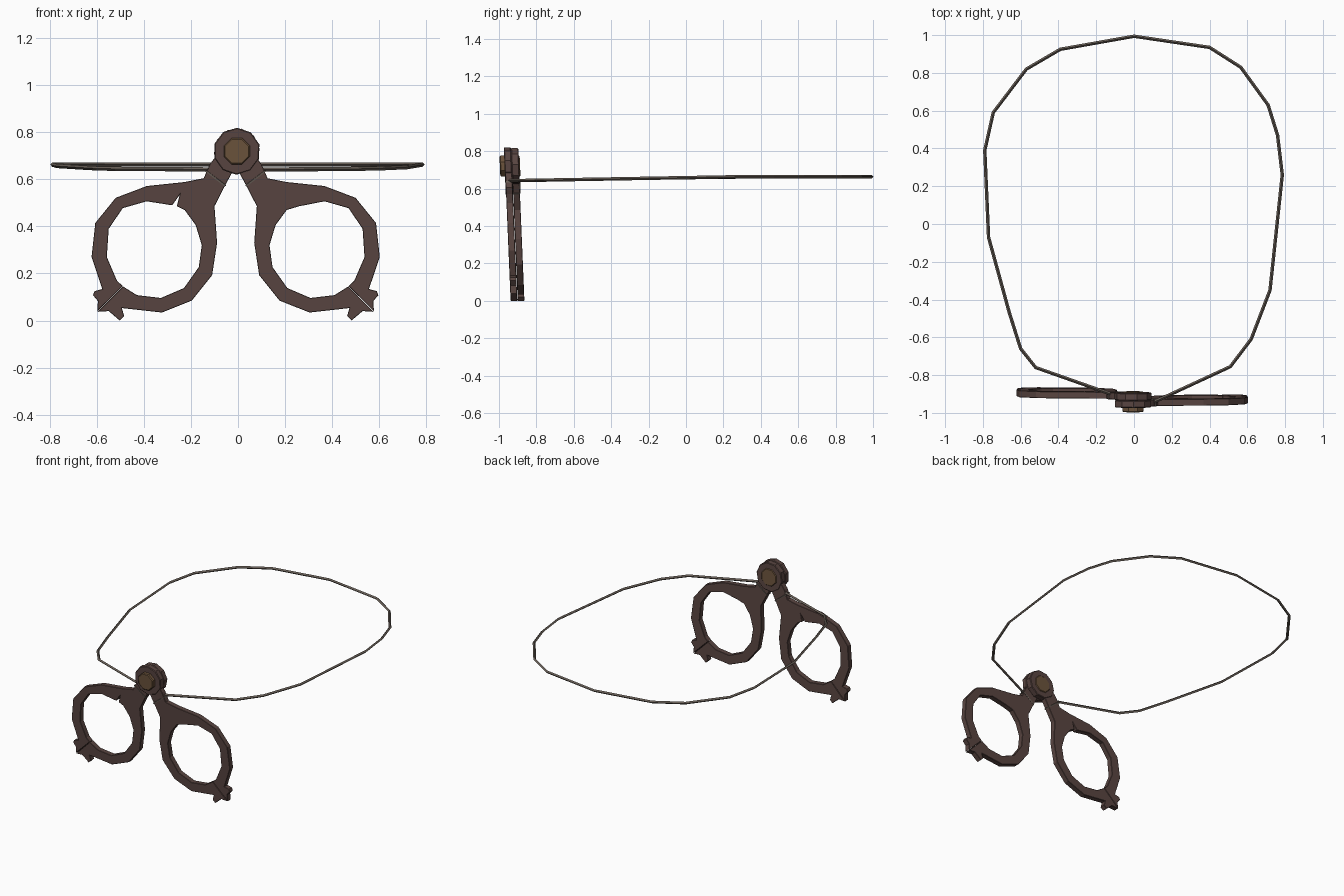
import bpy, bmesh
from math import cos, sin, pi
from mathutils import Matrix, Vector

if "Cube" in bpy.data.objects:
    bpy.data.objects.remove(bpy.data.objects["Cube"])


def material(name, rgb):
    m = bpy.data.materials.new(name)
    m.use_nodes = True
    m.diffuse_color = (*rgb, 1)
    m.node_tree.nodes["Principled BSDF"].inputs["Base Color"].default_value = (*rgb, 1)
    return m


WOOD = material("dark_brown_frame", (0.1, 0.06, 0.053))
BRASS = material("dull_brass", (0.15, 0.088, 0.045))
CORD = material("grey_brown_cord", (0.14, 0.115, 0.095))
TILT = 0.042  # how far the frame leans back per unit of height


def add_curve(name, points, mat, closed, fill=False):
    cu = bpy.data.curves.new(name, "CURVE")
    cu.dimensions = "2D" if fill else "3D"
    sp = cu.splines.new("POLY")
    sp.points.add(len(points) - 1)
    for p, co in zip(sp.points, points):
        p.co = (*co, 1)
    sp.use_cyclic_u = closed
    sp.use_smooth = False
    cu.materials.append(mat)
    ob = bpy.data.objects.new(name, cu)
    bpy.context.collection.objects.link(ob)
    return ob


def to_mesh(ob, matrix=None):
    """Replace a curve object by its mesh, optionally transformed."""
    name = ob.name
    dg = bpy.context.evaluated_depsgraph_get()
    me = bpy.data.meshes.new_from_object(ob.evaluated_get(dg))
    bpy.data.objects.remove(ob)
    if matrix:
        me.transform(matrix)
    bm = bmesh.new()
    bm.from_mesh(me)
    bmesh.ops.remove_doubles(bm, verts=bm.verts, dist=0.0001)
    bmesh.ops.recalc_face_normals(bm, faces=bm.faces)
    for f in bm.faces:
        f.smooth = False
    bm.to_mesh(me)
    bm.free()
    new = bpy.data.objects.new(name, me)
    bpy.context.collection.objects.link(new)


def plate(name, outline, y, thick, mat, chamfer):
    """Chamfered slab from an x-z outline; y is its middle at z = 0.6."""
    ob = add_curve(name, [(x, z, 0) for x, z in outline], mat, True, True)
    cu = ob.data
    cu.fill_mode = "BOTH"
    cu.bevel_depth = chamfer
    cu.bevel_resolution = 0
    cu.offset = -chamfer
    cu.extrude = thick / 2 - chamfer
    lean = Matrix(((1, 0, 0, 0), (0, -TILT, -1, y + TILT * 0.6),
                   (0, 1, 0, 0), (0, 0, 0, 1)))
    to_mesh(ob, lean)


def cord(name, points, radius, closed):
    ob = add_curve(name, points, CORD, closed)
    ob.data.bevel_depth = radius
    ob.data.bevel_resolution = 0
    ob.data.use_fill_caps = True
    to_mesh(ob)


def polygon(r, n, turn):
    return [(r * cos(2 * pi * i / n + turn) - 0.005, 0.72 + r * sin(2 * pi * i / n + turn))
            for i in range(n)]


# Split lens rim with neck and clasp flanges, in hundredths
rim_outer = [(6, 73), (11, 66.5), (13.6, 60.5), (21.7, 58.9), (37.8, 57.2), (51, 52.2),
             (59.7, 41.5), (61.3, 27), (56.7, 13.4)]
clasp_upper = [(60, 12.5), (60.7, 10.8), (58.6, 8.3), (58.8, 4)]
rim_inner = [(48, 14.6), (50.5, 17), (54.8, 27), (54, 39), (48, 47.8), (37.8, 50.7)]
plain_join = [(27, 48.6)]
chipped_join = [(27, 49), (23.8, 53.5), (25, 48.6)]
rim_return = [(21.7, 47), (17, 40.6), (14.4, 32), (15.7, 22.7), (22, 13.8),
              (31.8, 9.6), (42, 10.8), (47.9, 14.5)]
clasp_lower = [(58.7, 3.7), (54, 4), (49.3, 0), (47.4, 1.9), (48.4, 5.3)]
rim_back = [(31.4, 3.4), (18.6, 8.5), (10, 19.3), (7.9, 33), (9, 48.6),
            (4.7, 57), (2, 62), (-1, 70)]

for side, s, join, y in (("left", 1, plain_join, -0.945),
                         ("right", -1, chipped_join, -0.907)):
    pts = (rim_outer + clasp_upper + rim_inner + join + rim_return
           + clasp_lower + rim_back)
    plate(side + "_lens_rim", [(s * x / 100 - 0.01, z / 100) for x, z in pts],
          y, 0.036, WOOD, 0.002)

    # Cord loop tied round the neck
    mid = Vector((s * 0.085 - 0.01, y, 0.605))
    across = Vector((s * 0.04, 0, 0.031))
    deep = Vector((0, 0.018, 0))
    cord(side + "_cord_loop",
         [mid + across + deep, mid + across - deep,
          mid - across - deep, mid - across + deep], 0.005, True)

# Hinge: two stacked discs
plate("front_hinge_disc", polygon(0.1, 10, 0.3), -0.946, 0.038, WOOD, 0.004)
plate("back_hinge_disc", polygon(0.098, 10, 0.1), -0.907, 0.04, WOOD, 0.004)

# Rivet heads on both sides of the hinge
plate("front_rivet", polygon(0.06, 8, pi / 8), -0.975, 0.03, BRASS, 0.005)
plate("back_rivet", polygon(0.06, 8, pi / 8), -0.89, 0.016, BRASS, 0.004)

# Long head cord
path = [(-0.1, -0.908), (-0.52, -0.76), (-0.6, -0.66), (-0.66, -0.47), (-0.77, -0.07),
        (-0.79, 0.39), (-0.745, 0.59), (-0.57, 0.82), (-0.39, 0.925), (0, 0.994),
        (0.4, 0.935), (0.565, 0.83), (0.71, 0.63), (0.76, 0.47), (0.785, 0.26),
        (0.72, -0.35), (0.62, -0.61), (0.51, -0.755), (0.1, -0.945)]
cord("head_cord", [(x, y, 0.642 + 0.021 * min(1, (y + 0.94) / 1.2)) for x, y in path],
     0.009, False)
